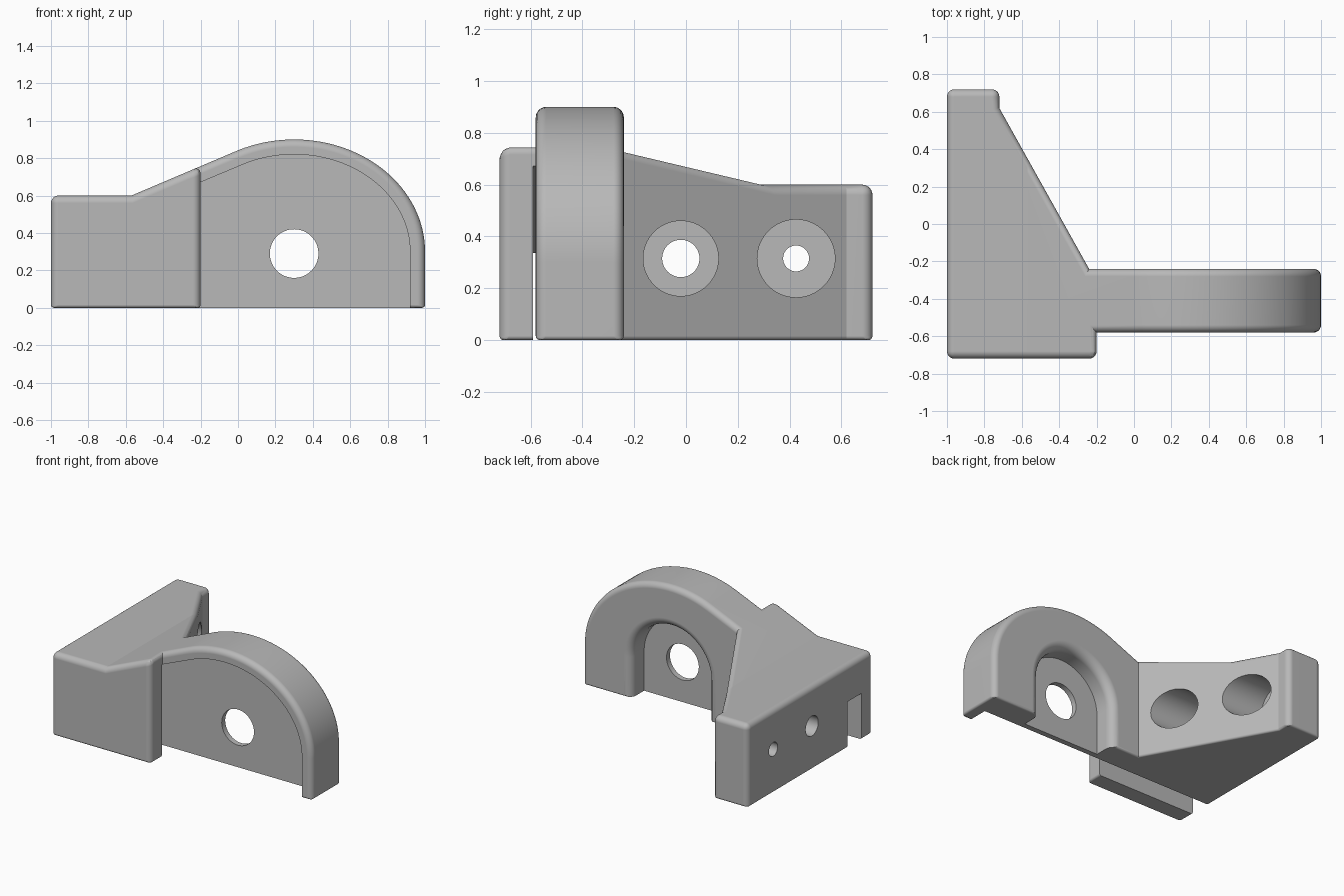
import bpy, bmesh, math
from math import cos, sin, pi, radians
from mathutils import Vector

if "Cube" in bpy.data.objects:
    bpy.data.objects.remove(bpy.data.objects["Cube"])


def loft(name, rings):
    """Closed solid through rings of equal point count."""
    bm = bmesh.new()
    loops = [[bm.verts.new(p) for p in ring] for ring in rings]
    for a, b in zip(loops, loops[1:]):
        for i in range(len(a)):
            j = (i + 1) % len(a)
            bm.faces.new((a[i], a[j], b[j], b[i]))
    bm.faces.new(loops[0][::-1])
    bm.faces.new(loops[-1])
    bmesh.ops.recalc_face_normals(bm, faces=bm.faces)
    mesh = bpy.data.meshes.new(name)
    bm.to_mesh(mesh)
    bm.free()
    obj = bpy.data.objects.new(name, mesh)
    bpy.context.collection.objects.link(obj)
    return obj


def along(axis, pts, d):
    """Place 2D points on the plane at distance d on an axis."""
    if axis == "x":
        return [(d, u, v) for u, v in pts]
    if axis == "y":
        return [(u, d, v) for u, v in pts]
    return [(u, v, d) for u, v in pts]


def prism(name, axis, pts, lo, hi):
    return loft(name, [along(axis, pts, lo), along(axis, pts, hi)])


def circle(u, v, r, n=64):
    return [(u + r * cos(2 * pi * i / n), v + r * sin(2 * pi * i / n)) for i in range(n)]


def apply_modifier(obj, mod):
    bpy.ops.object.select_all(action="DESELECT")
    obj.select_set(True)
    bpy.context.view_layer.objects.active = obj
    bpy.ops.object.modifier_apply(modifier=mod.name)


def combine(obj, cutter, operation="DIFFERENCE"):
    cutter.hide_render = True
    mod = obj.modifiers.new("cut", "BOOLEAN")
    mod.operation = operation
    mod.solver = "EXACT"
    mod.object = cutter
    apply_modifier(obj, mod)
    bpy.data.objects.remove(cutter)


# Elliptical crown of the arch, with an inward offset for the front recess
A, B, CX, CZ = 0.7, 0.6, 0.3, 0.3
STEPS = 40


def crown(inset):
    pts = []
    for i in range(STEPS + 1):
        t = radians(115) * (1 - i / STEPS)
        n = Vector((cos(t) / A, sin(t) / B)).normalized()
        pts.append((CX + A * cos(t) - inset * n.x, CZ + B * sin(t) - inset * n.y))
    return pts


# Body: plan outline trimmed by the front profile
plan = [(-1, -0.72), (-0.2, -0.72), (-0.2, -0.58), (1.2, -0.58), (1.2, -0.24),
        (-0.24, -0.24), (-0.72, 0.62), (-0.72, 0.72), (-1, 0.72)]
body = prism("bracket_body", "z", plan, 0, 1.2)
profile = [(-1.2, -0.1), (-1.2, 0.6), (-0.57, 0.6)] + crown(0) + [(1, -0.1)]
combine(body, prism("profile_trim", "y", profile, -1, 1), "INTERSECT")

# Round the outer edges, with a smaller radius along the base
bm = bmesh.new()
bm.from_mesh(body.data)
bmesh.ops.remove_doubles(bm, verts=bm.verts, dist=0.0001)
bmesh.ops.dissolve_limit(bm, angle_limit=0.005, verts=bm.verts, edges=bm.edges)
weight = bm.edges.layers.float.new("bevel_weight_edge")
for e in bm.edges:
    if len(e.link_faces) == 2 and e.calc_face_angle_signed() > radians(25):
        e[weight] = 0.4 if all(v.co.z < 0.001 for v in e.verts) else 1.0
bm.to_mesh(body.data)
bm.free()
bevel = body.modifiers.new("rounding", "BEVEL")
bevel.limit_method = "WEIGHT"
bevel.width = 0.04
bevel.segments = 6
apply_modifier(body, bevel)

# Front recess, running on as a slot under the block
inner = crown(0.08)
x0, z0 = inner[0]
slot = [(-1.1, -0.1), (-1.1, z0 - 0.42 * (x0 + 1.1))] + inner + [(0.92, -0.1)]
combine(body, prism("front_recess", "y", slot, -0.59, -0.43))


# Back recess with a flared, rounded mouth
def arch(r, n=40):
    pts = [(CX + r * cos(pi * i / n), 0.29 + r * sin(pi * i / n)) for i in range(n + 1)]
    return pts + [(CX - r, -0.1), (CX + r, -0.1)]


R, F = 0.31, 0.06
rings = [along("y", arch(R), -0.39)]
for i in range(7):
    t = pi / 2 * i / 6
    rings.append(along("y", arch(R + F * (1 - cos(t))), -0.24 - F + F * sin(t)))
rings.append(along("y", arch(R + F), -0.18))
combine(body, loft("back_recess", rings))

# Hole through the thin web
combine(body, prism("web_hole", "y", circle(CX, 0.29, 0.13), -0.5, -0.3))

# Counterbored mounting holes through the wedge
for y, bore, hole in ((-0.02, 0.145, 0.072), (0.425, 0.15, 0.05)):
    combine(body, prism("counterbore", "x", circle(y, 0.315, bore), -0.86, 0.1))
    combine(body, prism("bolt_hole", "x", circle(y, 0.315, hole), -1.1, -0.8))

# Plain grey finish
grey = bpy.data.materials.new("plain_grey")
grey.use_nodes = True
colour = (0.48, 0.48, 0.48, 1)
grey.diffuse_color = colour
grey.node_tree.nodes["Principled BSDF"].inputs["Base Color"].default_value = colour
body.data.materials.clear()
body.data.materials.append(grey)
for p in body.data.polygons:
    p.material_index = 0

bpy.ops.object.select_all(action="DESELECT")
body.select_set(True)
bpy.context.view_layer.objects.active = body
bpy.ops.object.shade_smooth_by_angle(angle=radians(20))
normals = body.modifiers.new("clean_shading", "WEIGHTED_NORMAL")
normals.keep_sharp = True
